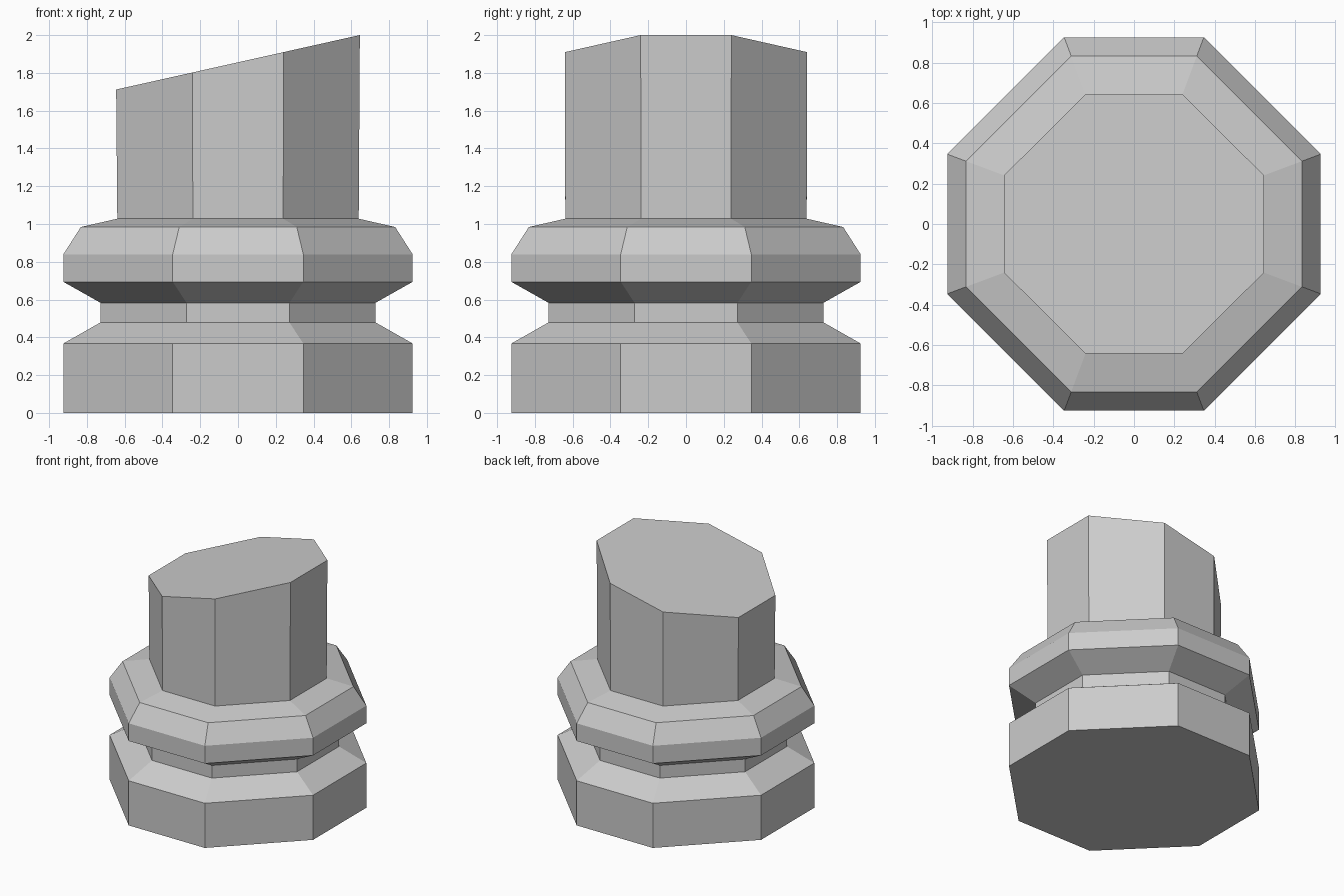
import bpy, bmesh

if "Cube" in bpy.data.objects:
    bpy.data.objects.remove(bpy.data.objects["Cube"])

CORNER = 0.374  # half side length of the octagon relative to its half width


def ring(bm, half_x, half_y, z, slope=0.0):
    """Octagonal ring of vertices; slope tilts it along x."""
    bx, by = half_x * CORNER, half_y * CORNER
    quarter = [(half_x, by), (bx, half_y)]
    pts = quarter + [(-x, y) for x, y in reversed(quarter)]
    pts += [(-x, -y) for x, y in pts]
    return [bm.verts.new((x, y, z + slope * x)) for x, y in pts]


# (half width x, half width y, z, slope) from the foot to the slanted top
profile = [
    (0.925, 0.925, 0.0, 0),        # base block
    (0.925, 0.925, 0.367, 0),
    (0.728, 0.728, 0.479, 0),      # waist groove
    (0.728, 0.728, 0.583, 0),
    (0.925, 0.925, 0.694, 0),      # collar
    (0.925, 0.925, 0.839, 0),
    (0.832, 0.832, 0.984, 0),      # bevelled shoulder
    (0.639, 0.639, 1.028, 0),      # shaft
    (0.645, 0.641, 1.856, 0.2235), # slanted cut
]

bm = bmesh.new()
rings = [ring(bm, *p) for p in profile]

# Skin neighbouring rings, then cap both ends
for low, high in zip(rings, rings[1:]):
    for i in range(8):
        j = (i + 1) % 8
        bm.faces.new((low[i], low[j], high[j], high[i]))
bm.faces.new(list(reversed(rings[0])))
bm.faces.new(rings[-1])
bmesh.ops.recalc_face_normals(bm, faces=bm.faces[:])

mesh = bpy.data.meshes.new("octagonal_column")
bm.to_mesh(mesh)
bm.free()
column = bpy.data.objects.new("octagonal_column", mesh)
bpy.context.collection.objects.link(column)
